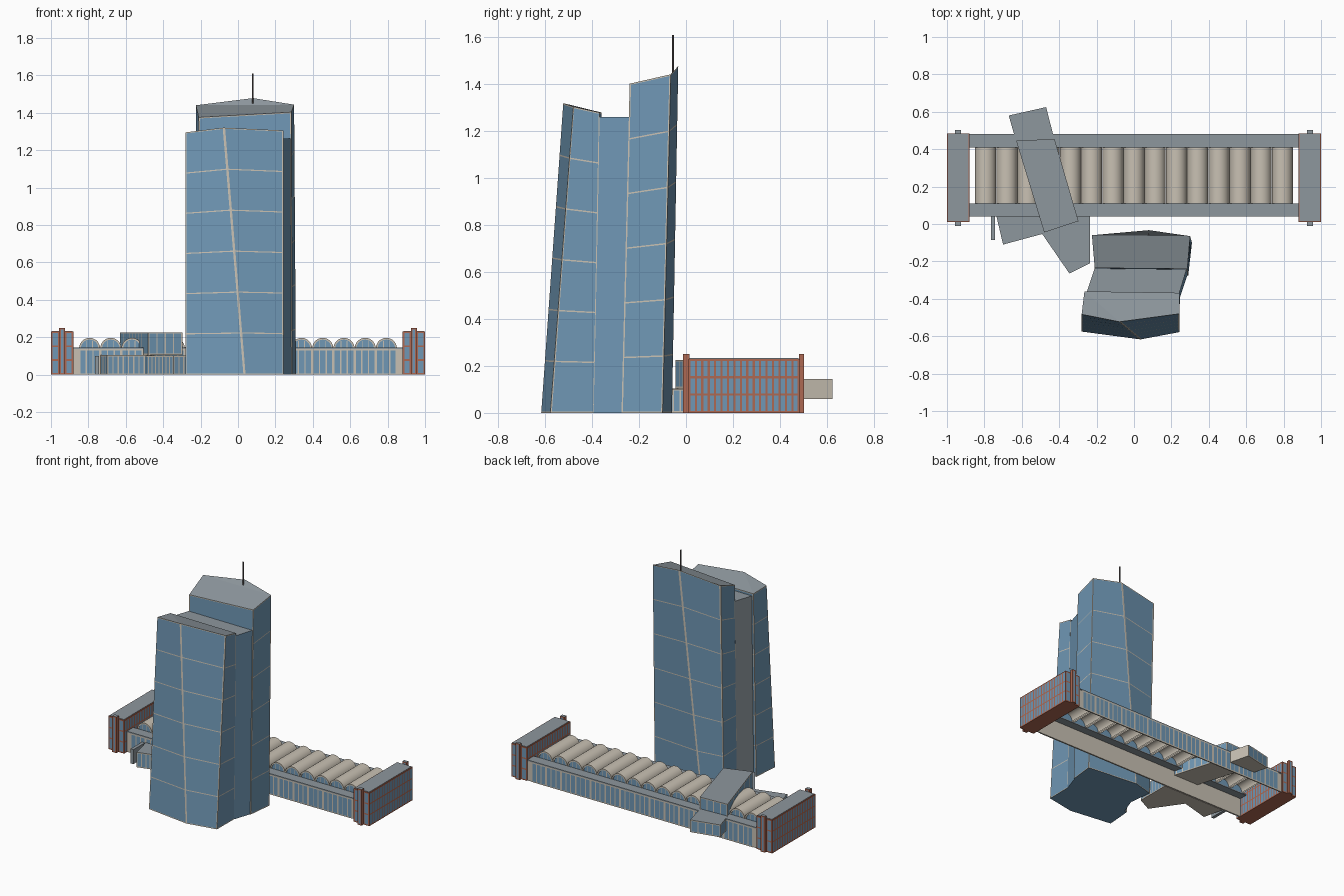
import bpy, bmesh, math
from mathutils import Vector

cube = bpy.data.objects.get("Cube")
if cube:
    bpy.data.objects.remove(cube, do_unlink=True)


def material(name, rgb):
    m = bpy.data.materials.new(name)
    m.use_nodes = True
    m.diffuse_color = (*rgb, 1)
    m.node_tree.nodes["Principled BSDF"].inputs["Base Color"].default_value = (*rgb, 1)
    return m


MATS = [material("blue glass", (0.16, 0.31, 0.46)),
        material("cream stone", (0.58, 0.53, 0.45)),
        material("grey roof", (0.27, 0.31, 0.34)),
        material("red brick", (0.42, 0.14, 0.085)),
        material("dark metal", (0.12, 0.10, 0.10))]
GLASS, CREAM, ROOF, BRICK, METAL = range(5)


def finish(name, bm):
    mesh = bpy.data.meshes.new(name)
    bm.to_mesh(mesh)
    bm.free()
    for m in MATS:
        mesh.materials.append(m)
    obj = bpy.data.objects.new(name, mesh)
    bpy.context.collection.objects.link(obj)
    return obj


def face(bm, pts, mat):
    f = bm.faces.new([bm.verts.new(p) for p in pts])
    f.material_index = mat
    return f


def bands(n, width, length):
    # Cut positions alternating frame, pane, frame ... as fractions
    pane = (length - (n + 1) * width) / n
    cuts = [0]
    for i in range(n):
        cuts += [cuts[-1] + width, cuts[-1] + width + pane]
    return [c / length for c in cuts + [length]]


def panel(bm, a, b, c, d, nu, nv, width, frame=CREAM, glass=GLASS):
    # Glazed wall: a-b is the bottom edge, d-c the top edge
    a, b, c, d = map(Vector, (a, b, c, d))
    if nu == 0:
        face(bm, (a, b, c, d), frame)
        return
    us = bands(nu, width, (b - a).length)
    vs = bands(nv, width, (d - a).length)
    grid = [[bm.verts.new(a.lerp(b, u).lerp(d.lerp(c, u), v)) for u in us] for v in vs]
    for j in range(len(vs) - 1):
        for i in range(len(us) - 1):
            f = bm.faces.new((grid[j][i], grid[j][i + 1], grid[j + 1][i + 1], grid[j + 1][i]))
            f.material_index = glass if i % 2 and j % 2 else frame


def loft(name, bottom, top, counts, nv, width, frame=CREAM, roof=ROOF, base=CREAM, roof_split=None):
    # Closed block from matching rings, counter-clockwise from above
    bm = bmesh.new()
    n = len(bottom)
    for i in range(n):
        j = (i + 1) % n
        panel(bm, bottom[i], bottom[j], top[j], top[i], counts[i], nv, width, frame)
    for ring in roof_split or [range(n)]:
        face(bm, [top[i] for i in ring], roof)
    face(bm, bottom[::-1], base)
    return finish(name, bm)


def block(name, outline, z0, z1, counts, nv=1, width=0.007, **kw):
    return loft(name, [(x, y, z0) for x, y in outline], [(x, y, z1) for x, y in outline],
                counts, nv, width, **kw)


def rect(x0, x1, y0, y1):
    return [(x0, y0), (x1, y0), (x1, y1), (x0, y1)]


def box(name, x0, x1, y0, y1, z0, z1, mat):
    return block(name, rect(x0, x1, y0, y1), z0, z1, [0] * 4, frame=mat, roof=mat, base=mat)


# Tower: two leaning halves, each with one folded face, and a link between
loft("tower_front",
     [(-.28, -.575, 0), (.035, -.617, 0), (.243, -.578, 0), (.245, -.39, 0), (-.265, -.39, 0)],
     [(-.28, -.483, 1.295), (-.078, -.523, 1.32), (.243, -.48, 1.305), (.243, -.368, 1.28), (-.265, -.36, 1.28)],
     [1] * 5, 6, .006, base=GLASS, roof_split=[(0, 1, 4), (1, 2, 3, 4)])
loft("tower_back",
     [(-.2, -.275, 0), (.29, -.275, 0), (.31, -.1, 0), (-.07, -.06, 0), (-.22, -.1, 0)],
     [(-.21, -.235, 1.375), (.285, -.24, 1.403), (.3, -.065, 1.443), (.08, -.033, 1.478), (-.225, -.06, 1.44)],
     [1] * 5, 6, .006, base=GLASS, roof_split=[(0, 1, 2, 4), (2, 3, 4)])
link = loft("tower_link",
            [(-.25, -.4, 0), (.243, -.4, 0), (.287, -.27, 0), (-.2, -.27, 0)],
            [(-.255, -.37, 1.262), (.242, -.37, 1.262), (.283, -.235, 1.262), (-.21, -.235, 1.262)],
            [0] * 4, 1, .006, frame=GLASS, base=GLASS)
for f in link.data.polygons:
    if f.normal.x < -.5:
        f.material_index = ROOF

# Antenna
bpy.ops.mesh.primitive_cylinder_add(vertices=8, radius=.004, depth=.16, location=(.078, -.055, 1.53))
antenna = bpy.context.object
antenna.name = "antenna"
antenna.data.materials.append(MATS[METAL])

# Hall: glazed long walls, flat roof strips and a row of barrel vaults
BAYS, HALF = 15, .85
PITCH = 2 * HALF / BAYS
for side, sign, wall_y, inner_y in (("front", 1, .04, .11), ("back", -1, .48, .41)):
    y0, y1 = sorted((wall_y + sign * .003, wall_y + sign * .011))
    box(f"hall_{side}_wall", -.88, .88, y0, y1, 0, .136, CREAM)
    box(f"hall_{side}_roof", -.88, .88, min(wall_y, inner_y), max(wall_y, inner_y), .136, .144, ROOF)
    bm = bmesh.new()
    for i in range(BAYS):
        xa = -HALF + i * PITCH
        xb = xa + PITCH
        if sign < 0:
            xa, xb = xb, xa
        panel(bm, (xa, wall_y, 0), (xb, wall_y, 0), (xb, wall_y, .136), (xa, wall_y, .136), 3, 1, .007)
    finish(f"hall_{side}_windows", bm)

SEG = 14
arc = [(math.cos(math.pi * k / SEG), math.sin(math.pi * k / SEG)) for k in range(SEG + 1)]
vaults, lunettes = bmesh.new(), bmesh.new()
for i in range(BAYS):
    cx = -HALF + (i + .5) * PITCH
    ro, ri = PITCH / 2 - .0005, PITCH / 2 - .01
    rings = [[vaults.verts.new((cx + r * c, y, .14 + r * s)) for c, s in arc]
             for r, y in ((ro, .11), (ro, .41), (ri, .41), (ri, .11))]
    for r in range(4):
        p, q = rings[r], rings[(r + 1) % 4]
        for k in range(SEG):
            vaults.faces.new((p[k], q[k], q[k + 1], p[k + 1])).material_index = CREAM
    # End windows: two glass halves either side of a thin bar
    for y in (.114, .406):
        disc = [(cx + ri * c, y, .14 + ri * s) for c, s in arc]
        face(lunettes, disc if y < .2 else disc[::-1], GLASS)
        out = -.002 if y < .2 else .002
        for x in (cx - .016, cx + .016):
            face(lunettes, [(x - .002, y + out, .14), (x + .002, y + out, .14),
                            (x + .002, y + out, .18), (x - .002, y + out, .18)], CREAM)
bmesh.ops.recalc_face_normals(vaults, faces=vaults.faces)
vault_obj = finish("hall_vaults", vaults)
finish("hall_lunettes", lunettes)
bpy.ops.object.select_all(action='DESELECT')
vault_obj.select_set(True)
bpy.context.view_layer.objects.active = vault_obj
bpy.ops.object.shade_smooth_by_angle(angle=math.radians(35))

# Brick end pavilions with gridded windows and pilasters on both ends
for side, cx in (("right", -.94), ("left", .94)):
    block(f"{side}_pavilion", rect(cx - .06, cx + .06, .01, .485), 0, .23, [3, 17, 3, 17], 3, .009,
          frame=BRICK, base=BRICK, roof=BRICK)
    box(f"{side}_pavilion_roof", cx - .055, cx + .055, .015, .48, .229, .233, ROOF)
    for end, y0, y1 in (("front", -.012, .014), ("back", .481, .502)):
        block(f"{side}_{end}_pilaster", rect(cx - .016, cx + .016, y0, y1), 0, .25, [1, 0, 1, 0], 1, .009,
              frame=BRICK, base=BRICK)

# Slanted upper wing laid across the hall, and its lower box behind
block("upper_wing", [(-.48, -.045), (-.297, .015), (-.425, .455), (-.63, .445)], .105, .226, [4, 9, 4, 9])
block("rear_wing", [(-.63, .44), (-.425, .45), (-.47, .625), (-.67, .58)], .06, .145, [0, 0, 4, 3])

# Low angled entrance wings in front of the hall
block("entrance_west", [(-.735, .04), (-.7, -.11), (-.47, -.048), (-.45, .04)], 0, .104, [4, 8, 0, 0])
block("entrance_east", [(-.5, -.04), (-.345, -.265), (-.235, -.21), (-.235, .04), (-.45, .04)], 0, .102,
      [8, 4, 8, 0, 0])
box("entrance_screen", -.765, -.743, -.085, .04, 0, .1, ROOF)
